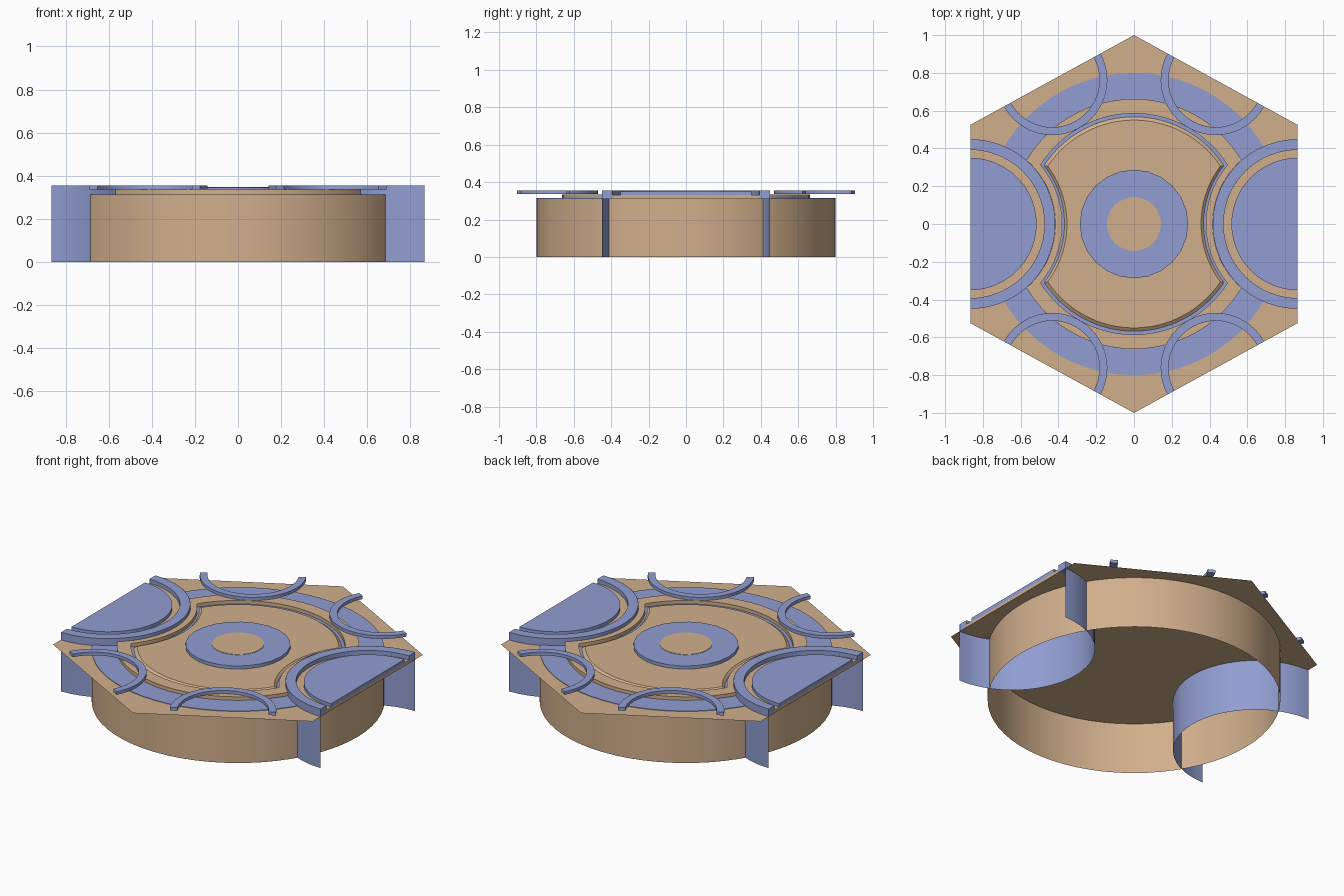
import bpy
from math import sin, cos, pi, atan2, sqrt

cube = bpy.data.objects.get("Cube")
if cube:
    bpy.data.objects.remove(cube, do_unlink=True)


def material(name, rgb):
    mat = bpy.data.materials.new(name)
    mat.use_nodes = True
    mat.diffuse_color = (*rgb, 1)
    mat.node_tree.nodes["Principled BSDF"].inputs["Base Color"].default_value = (*rgb, 1)
    return mat


TAN = material("warm tan", (0.64, 0.43, 0.265))
BLUE = material("soft blue", (0.285, 0.34, 0.64))

HALF = 0.866      # distance from the centre to the flat sides
CORNER = 0.525    # y of the side corners
PLATE = 0.31      # height of the hexagonal plate
TOP = 0.355       # height of the raised trim


def arc(cx, cy, r, start, end, n):
    return [(cx + r * cos(start + (end - start) * i / n),
             cy + r * sin(start + (end - start) * i / n)) for i in range(n + 1)]


def circle(r, n=64):
    return arc(0, 0, r, 0, 2 * pi, n)[:-1]


def loft(name, mat, loops, bottom=False, top=False, closed=True):
    """Join equal outlines, given as (points, z), into one surface."""
    n = len(loops[0][0])
    verts = [(x, y, z) for pts, z in loops for x, y in pts]
    faces = []
    for k in range(len(loops) - 1):
        for i in range(n if closed else n - 1):
            j = (i + 1) % n
            faces.append((k * n + i, k * n + j, (k + 1) * n + j, (k + 1) * n + i))
    if bottom:
        faces.append(tuple(reversed(range(n))))
    if top:
        faces.append(tuple(range(len(verts) - n, len(verts))))
    mesh = bpy.data.meshes.new(name)
    mesh.from_pydata(verts, [], faces)
    mesh.materials.append(mat)
    obj = bpy.data.objects.new(name, mesh)
    bpy.context.collection.objects.link(obj)
    bpy.ops.object.select_all(action='DESELECT')
    obj.select_set(True)
    bpy.context.view_layer.objects.active = obj
    bpy.ops.object.shade_smooth_by_angle(angle=0.5)
    return obj


def prism(name, mat, pts, z0, z1):
    return loft(name, mat, [(pts, z0), (pts, z1)], bottom=True, top=True)


def notched(big, bite):
    """Circle with a round bite taken out at each flat side."""
    x = (big * big - bite * bite + HALF * HALF) / (2 * HALF)
    y = sqrt(big * big - x * x)
    a, b = atan2(y, x), atan2(y, HALF - x)
    return (arc(0, 0, big, a, pi - a, 32)
            + arc(-HALF, 0, bite, b, -b, 24)[1:-1]
            + arc(0, 0, big, pi + a, 2 * pi - a, 32)
            + arc(HALF, 0, bite, pi + b, pi - b, 24)[1:-1])


def half_ring(cx, cy, outer, inner, mid, n=24):
    return (arc(cx, cy, outer, mid - pi / 2, mid + pi / 2, n)
            + arc(cx, cy, inner, mid + pi / 2, mid - pi / 2, n))


# Hexagonal plate on an open round drum
hexagon = [(HALF, -CORNER), (HALF, CORNER), (0, 1),
           (-HALF, CORNER), (-HALF, -CORNER), (0, -1)]
loft("hex_plate", TAN, [(hexagon, PLATE)], top=True)
loft("drum_wall", TAN, [(circle(0.8), 0), (circle(0.8), PLATE)])
prism("floor_disc", BLUE, circle(0.8), PLATE + 0.001, PLATE + 0.004)

# Raised tan rim around the central island
outer, inner = notched(0.662, 0.45), notched(0.585, 0.486)
loft("inner_rim", TAN, [(outer, PLATE), (outer, 0.335), (inner, 0.335), (inner, PLATE)])

# Chamfered island with its central ring
loft("island", TAN, [(notched(0.573, 0.494), PLATE),
                     (notched(0.55, 0.511), 0.327)], top=True)
prism("centre_disc", BLUE, circle(0.287, 24), 0.325, 0.346)
prism("centre_cap", TAN, circle(0.143, 24), 0.34, 0.348)

# Bays at the two flat sides
for side, s, mid in (("left", 1, pi), ("right", -1, 0)):
    cx = s * HALF
    wall = arc(cx, 0, 0.45, mid - pi / 2, mid + pi / 2, 40)
    loft(side + "_bay_wall", BLUE, [(wall, 0), (wall, TOP)], closed=False)
    prism(side + "_bay_collar", BLUE,
          half_ring(cx, 0, 0.449, 0.392, mid, 40), PLATE, TOP)
    prism(side + "_bay_floor", TAN,
          arc(cx, 0, 0.4, mid - pi / 2, mid + pi / 2, 40), PLATE, 0.33)
    prism(side + "_bay_pad", BLUE,
          arc(cx, 0, 0.35, mid - pi / 2, mid + pi / 2, 40), 0.325, 0.35)

# Floating half rings on the four slanted edges
for sx in (1, -1):
    for sy in (1, -1):
        mid = atan2(-sy * HALF, -sx * (1 - CORNER))
        name = ("back" if sy > 0 else "front") + ("_left" if sx > 0 else "_right")
        prism(name + "_half_ring", BLUE,
              half_ring(sx * HALF / 2, sy * (1 + CORNER) / 2, 0.292, 0.25, mid),
              0.336, TOP)
